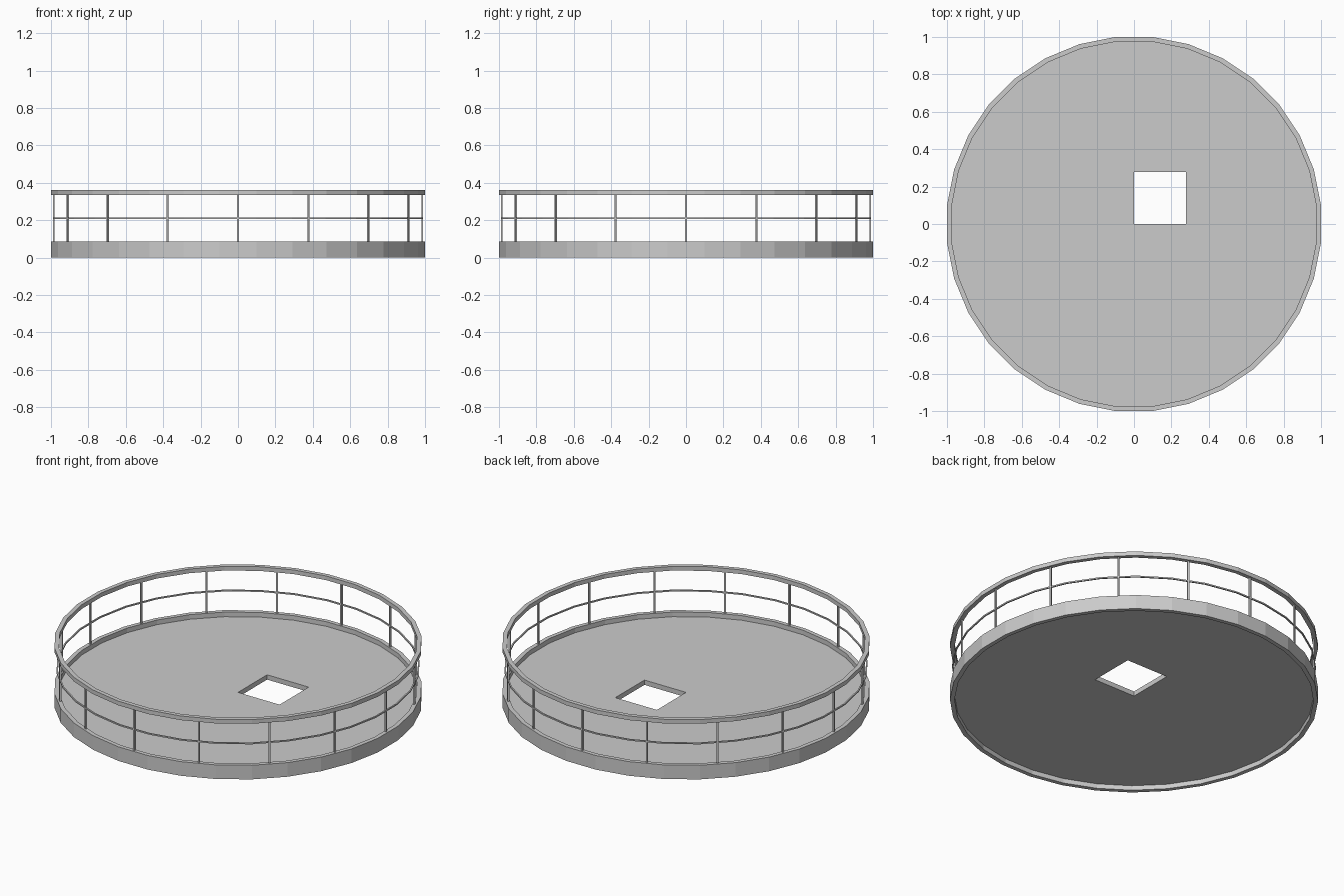
import bpy
import bmesh
from math import cos, sin, pi
from mathutils import Matrix

SIDES = 32
POSTS = 16

cube = bpy.data.objects.get("Cube")
if cube:
    bpy.data.objects.remove(cube, do_unlink=True)

grey = bpy.data.materials.new("light_grey")
grey.use_nodes = True
colour = (0.6, 0.6, 0.6, 1)
grey.diffuse_color = colour
grey.node_tree.nodes["Principled BSDF"].inputs["Base Color"].default_value = colour


def add_object(name, bm):
    bmesh.ops.recalc_face_normals(bm, faces=bm.faces[:])
    mesh = bpy.data.meshes.new(name)
    bm.to_mesh(mesh)
    bm.free()
    mesh.materials.append(grey)
    obj = bpy.data.objects.new(name, mesh)
    bpy.context.collection.objects.link(obj)
    return obj


def circle_points(apothem):
    """Corners of a polygon whose flat sides face the axes."""
    radius = apothem / cos(pi / SIDES)
    angles = [(i + 0.5) * 2 * pi / SIDES for i in range(SIDES)]
    return [(radius * cos(a), radius * sin(a)) for a in angles]


def ring(name, inner, outer, low, high):
    """Rectangular section swept round the platform."""
    bm = bmesh.new()
    section = [(inner, low), (outer, low), (outer, high), (inner, high)]
    loops = [[bm.verts.new((x, y, z)) for x, y in circle_points(r)] for r, z in section]
    for k in range(4):
        a, b = loops[k], loops[(k + 1) % 4]
        for i in range(SIDES):
            j = (i + 1) % SIDES
            bm.faces.new((a[i], a[j], b[j], b[i]))
    return add_object(name, bm)


# Curb and rails
ring("curb", 0.975, 1.0, 0, 0.085)
ring("middle_rail", 0.981, 0.989, 0.206, 0.214)
ring("top_rail", 0.975, 1.0, 0.335, 0.36)

# Recessed floor slab
bm = bmesh.new()
base = bm.faces.new([bm.verts.new((x, y, 0.028)) for x, y in circle_points(0.976)])
top = bmesh.ops.extrude_face_region(bm, geom=[base])["geom"]
bmesh.ops.translate(bm, vec=(0, 0, 0.029),
                    verts=[v for v in top if isinstance(v, bmesh.types.BMVert)])
floor = add_object("floor", bm)

# Square hatch opening cut through the floor
bm = bmesh.new()
bmesh.ops.create_cube(bm, size=0.277, matrix=Matrix.Translation((0.1385, 0.1385, 0.04)))
cutter = add_object("hatch_cutter", bm)
cutter.hide_render = True
cut = floor.modifiers.new("hatch", 'BOOLEAN')
cut.operation = 'DIFFERENCE'
cut.solver = 'EXACT'
cut.object = cutter
bpy.context.view_layer.objects.active = floor
bpy.ops.object.modifier_apply(modifier=cut.name)
bpy.data.objects.remove(cutter, do_unlink=True)

# Square posts between curb and top rail
bm = bmesh.new()
for i in range(POSTS):
    place = (Matrix.Rotation(i * 2 * pi / POSTS, 4, 'Z')
             @ Matrix.Translation((0.985, 0, 0.21))
             @ Matrix.Diagonal((0.01, 0.01, 0.252, 1)))
    bmesh.ops.create_cube(bm, size=1, matrix=place)
add_object("railing_posts", bm)
